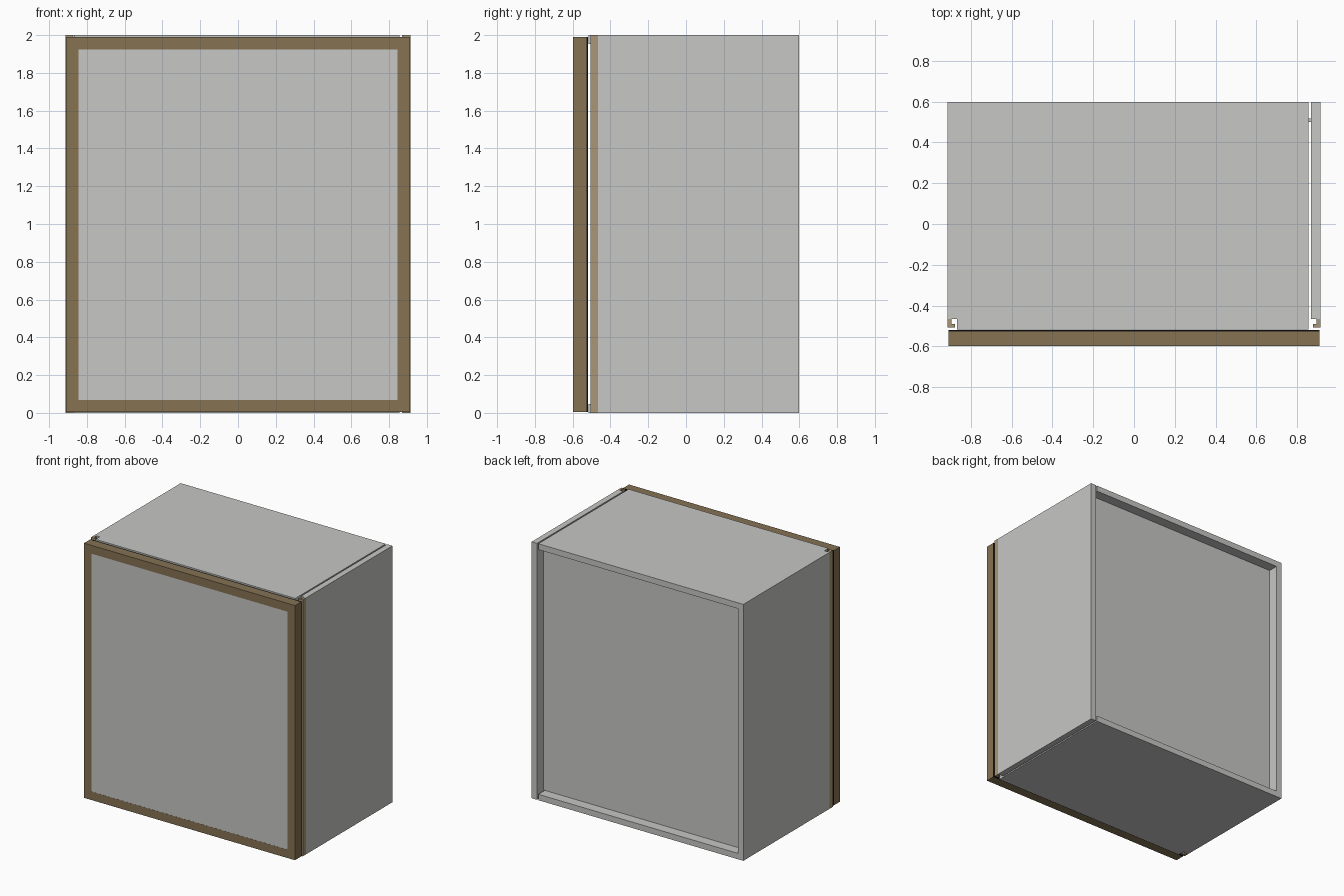
import bpy, bmesh

if "Cube" in bpy.data.objects:
    bpy.data.objects.remove(bpy.data.objects["Cube"])

def material(name, rgb):
    m = bpy.data.materials.new(name)
    m.diffuse_color = (*rgb, 1)
    m.use_nodes = True
    m.node_tree.nodes["Principled BSDF"].inputs["Base Color"].default_value = m.diffuse_color
    return m

GREY = material("light grey", (0.57, 0.57, 0.56))
WOOD = material("dark wood", (0.235, 0.17, 0.086))
TAN = material("tan trim", (0.40, 0.305, 0.19))
BLACK = material("black seal", (0.008, 0.008, 0.008))

def finish(name, bm, mat):
    bmesh.ops.recalc_face_normals(bm, faces=bm.faces[:])
    me = bpy.data.meshes.new(name)
    bm.to_mesh(me)
    bm.free()
    ob = bpy.data.objects.new(name, me)
    me.materials.append(mat)
    bpy.context.collection.objects.link(ob)
    return ob

def extrude(name, pts, vec, mat):
    """Extrude a closed 3D outline along a vector."""
    bm = bmesh.new()
    f = bm.faces.new([bm.verts.new(p) for p in pts])
    r = bmesh.ops.extrude_face_region(bm, geom=[f], use_keep_orig=True)
    bmesh.ops.translate(bm, vec=vec, verts=[v for v in r["geom"] if isinstance(v, bmesh.types.BMVert)])
    return finish(name, bm, mat)

def box(name, x, y, z, mat):
    return extrude(name, [(x[0], y[0], z[0]), (x[1], y[0], z[0]), (x[1], y[0], z[1]), (x[0], y[0], z[1])],
                   (0, y[1] - y[0], 0), mat)

def ring(name, x, z, w, y, mat):
    """Rectangular frame of border width w."""
    bm = bmesh.new()
    loops = []
    for yy in y:
        for d in (0, w):
            loops.append([bm.verts.new(p) for p in (
                (-x + d, yy, z[0] + d), (x - d, yy, z[0] + d), (x - d, yy, z[1] - d), (-x + d, yy, z[1] - d))])
    fo, fi, bo, bi = loops
    for a, b in ((fo, fi), (fi, bi), (bi, bo), (bo, fo)):
        for i in range(4):
            j = (i + 1) % 4
            bm.faces.new((a[i], a[j], b[j], b[i]))
    return finish(name, bm, mat)

X, T = 0.913, 0.046          # half width, board thickness
FRONT, SIDE_FRONT, BACK = -0.516, -0.465, 0.598
END = 0.856                  # right end of top and bottom boards

# Carcass: bottom, left side and top as one C-shaped extrusion
c = [(-X, 0), (END, 0), (END, T), (-X + T, T), (-X + T, 2 - T), (END, 2 - T), (END, 2), (-X, 2)]
carcass = extrude("carcass", [(x, FRONT, z) for x, z in c], (0, BACK - FRONT, 0), GREY)

# Front left corner notch
cutter = box("notch_cutter", (-X - 0.1, -X + T), (FRONT - 0.1, SIDE_FRONT), (-0.1, 2.1), GREY)
cutter.hide_render = True
cutter.hide_viewport = True
mod = carcass.modifiers.new("notch", "BOOLEAN")
mod.operation = "DIFFERENCE"
mod.solver = "EXACT"
mod.object = cutter

# Separate right side board and recessed back board
box("right_side", (X - T, X), (SIDE_FRONT, BACK), (0, 2), GREY)
box("back_board", (-X + T, X - T), (0.50, 0.518), (T, 2 - T), GREY)

# Stepped trim strips on the front edges of the sides
for s, n in ((-1, "left"), (1, "right")):
    prof = [(X, -0.465), (X, -0.506), (X - 0.036, -0.506), (X - 0.036, -0.49), (X - 0.018, -0.49), (X - 0.018, -0.465)]
    extrude(n + "_trim", [(s * x, y, 0) for x, y in prof], (0, 0, 2), TAN)

# Door: wood frame, flush panel and seal
DX, DZ = 0.91, (0.004, 1.99)
ring("door_frame", DX, DZ, 0.065, (-0.598, -0.526), WOOD)
box("door_panel", (-DX + 0.065, DX - 0.065), (-0.597, -0.53), (DZ[0] + 0.065, DZ[1] - 0.065), GREY)
ring("door_seal", DX, DZ, 0.06, (-0.526, -0.519), BLACK)
